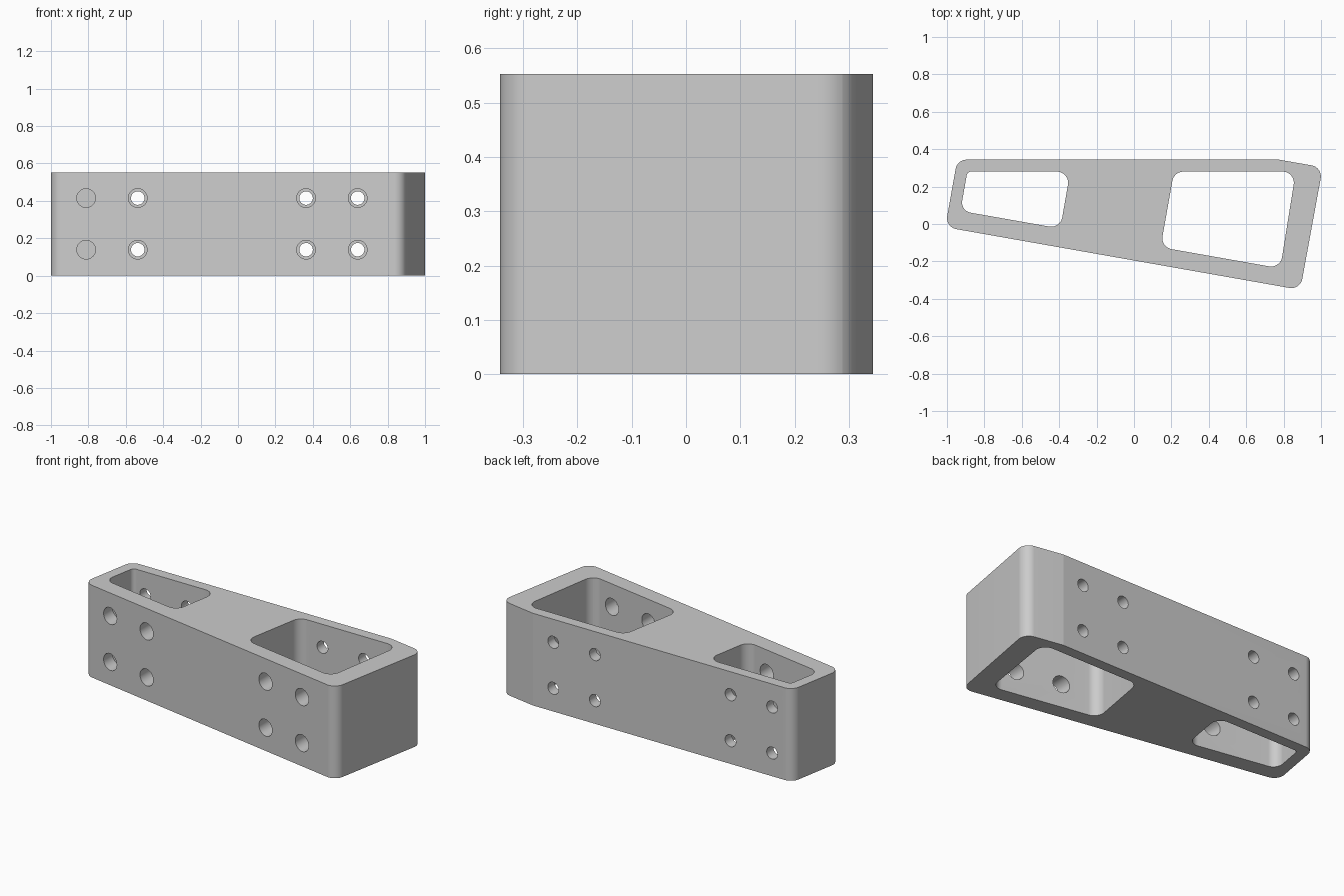
import bpy
import bmesh
from math import pi, radians, tan
from mathutils import Vector

HEIGHT = 0.553

cube = bpy.data.objects.get("Cube")
if cube:
    bpy.data.objects.remove(cube, do_unlink=True)

grey = bpy.data.materials.new("plain grey")
grey.use_nodes = True
grey.diffuse_color = (0.6, 0.6, 0.6, 1)
grey.node_tree.nodes["Principled BSDF"].inputs["Base Color"].default_value = grey.diffuse_color


def rounded(corners, steps=12):
    """Round each (x, y, radius) corner with an arc."""
    points = []
    for i, (x, y, radius) in enumerate(corners):
        p = Vector((x, y))
        a = (Vector(corners[i - 1][:2]) - p).normalized()
        b = (Vector(corners[(i + 1) % len(corners)][:2]) - p).normalized()
        if not radius:
            points.append(p)
            continue
        reach = radius / tan(a.angle(b) / 2)
        start, end = p + a * reach, p + b * reach
        centre = p + (a + b).normalized() * (reach ** 2 + radius ** 2) ** 0.5
        for k in range(steps + 1):
            ray = (start - centre).lerp(end - centre, k / steps)
            points.append(centre + ray.normalized() * radius)
    return points


def prism(name, corners, bottom, top):
    bm = bmesh.new()
    face = bm.faces.new([bm.verts.new((p.x, p.y, bottom)) for p in rounded(corners)])
    side = bmesh.ops.extrude_face_region(bm, geom=[face])["geom"]
    bmesh.ops.translate(bm, vec=(0, 0, top - bottom),
                        verts=[v for v in side if isinstance(v, bmesh.types.BMVert)])
    bmesh.ops.recalc_face_normals(bm, faces=bm.faces)
    mesh = bpy.data.meshes.new(name)
    bm.to_mesh(mesh)
    bm.free()
    mesh.materials.append(grey)
    obj = bpy.data.objects.new(name, mesh)
    bpy.context.collection.objects.link(obj)
    return obj


def cut(body, cutter):
    mod = body.modifiers.new(cutter.name, 'BOOLEAN')
    mod.operation = 'DIFFERENCE'
    mod.solver = 'EXACT'
    mod.object = cutter
    bpy.context.view_layer.objects.active = body
    bpy.ops.object.modifier_apply(modifier=mod.name)
    bpy.data.objects.remove(cutter, do_unlink=True)


# Tapered block with rounded corners and an angled rear shoulder
R = 0.06
block = prism("tapered_block", [
    (-1.009, -0.017, R), (0.889, -0.352, R), (1.009, 0.303, R),
    (0.775, 0.344, 0), (-0.945, 0.344, R)], 0, HEIGHT)

# Two vertical through pockets
cut(block, prism("small_pocket", [
    (-0.928, 0.07, 0.055), (-0.394, -0.024, 0.06),
    (-0.341, 0.28, 0.06), (-0.891, 0.28, 0.025)], -0.1, HEIGHT + 0.1))
cut(block, prism("large_pocket", [
    (0.142, -0.124, 0.06), (0.782, -0.237, 0.06),
    (0.865, 0.28, 0.06), (0.214, 0.28, 0.06)], -0.1, HEIGHT + 0.1))

# Bolt holes: wide in the front wall, narrow in the rear wall
for x in (-0.812, -0.536, 0.364, 0.64):
    front_y = -0.18 if x < 0 else -0.28
    for z in (0.139, 0.415):
        for radius, y in ((0.05, front_y), (0.036, 0.36)):
            bpy.ops.mesh.primitive_cylinder_add(
                vertices=40, radius=radius, depth=0.44 if y < 0 else 0.24,
                location=(x, y, z), rotation=(pi / 2, 0, 0))
            hole = bpy.context.object
            hole.data.materials.append(grey)
            cut(block, hole)

bpy.ops.object.select_all(action='DESELECT')
block.select_set(True)
bpy.context.view_layer.objects.active = block
bpy.ops.object.shade_smooth_by_angle(angle=radians(9.5))
